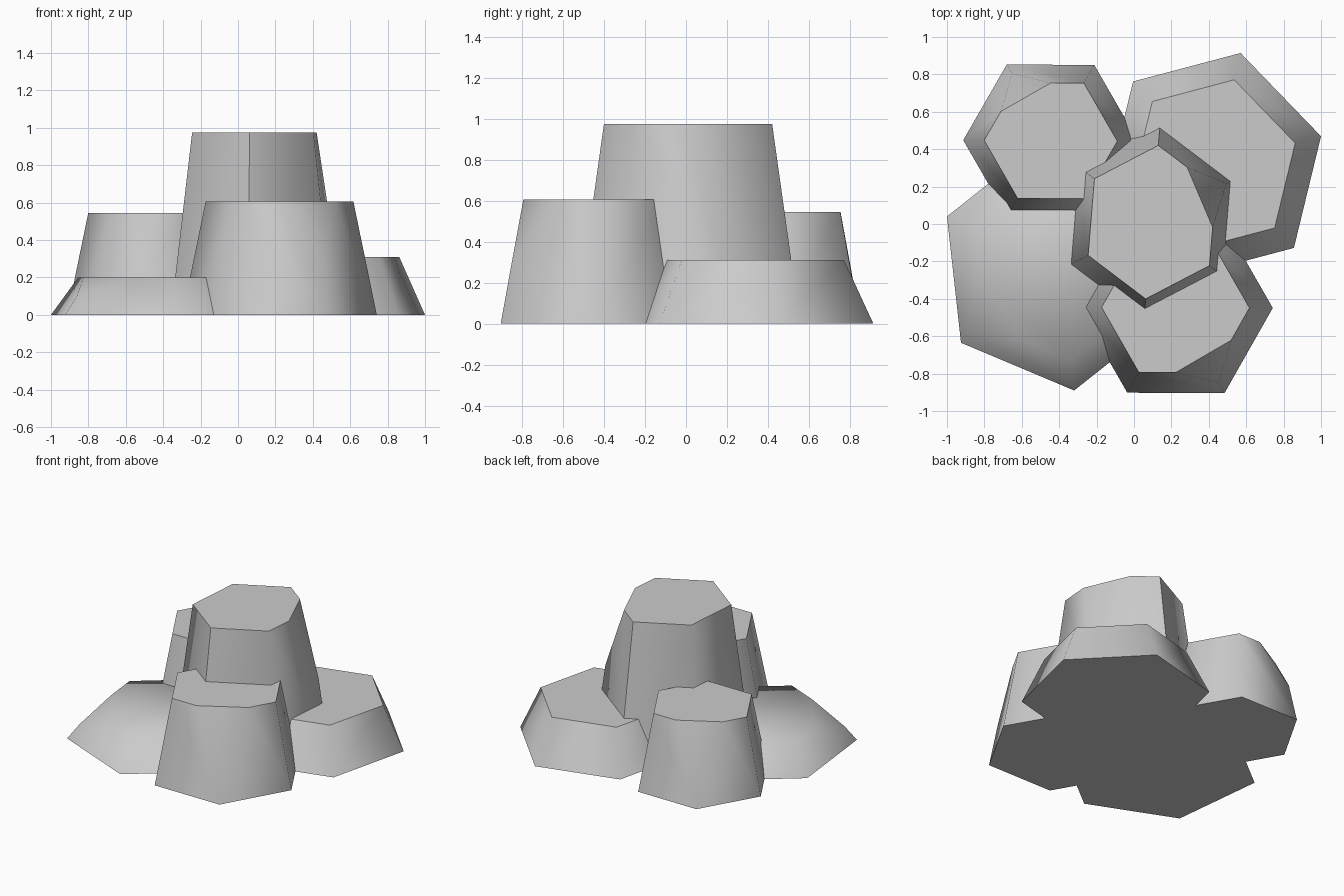
import bpy
import math
from mathutils import Vector

if "Cube" in bpy.data.objects:
    bpy.data.objects.remove(bpy.data.objects["Cube"])


def stone(name, centre, a, b, height, taper=0.76, chip=None):
    """Tapered six-sided column; a and b are two neighbouring base corners
    relative to the centre. One top corner may be chipped off."""
    a, b, c = Vector(a), Vector(b), Vector(centre)
    ring = [a, b, b - a, -a, -b, a - b]
    low = [(c + p).to_3d() for p in ring]
    high = [(c + p * taper).to_3d() + Vector((0, 0, height)) for p in ring]
    verts = low + high
    top = list(range(6, 12))
    sides = [[i, (i + 1) % 6, 6 + (i + 1) % 6, 6 + i] for i in range(6)]
    faces = [list(range(5, -1, -1))]

    if chip is not None:
        # cut through the middles of the three edges meeting at the corner
        prev, nxt = (chip - 1) % 6, (chip + 1) % 6
        corner = high[chip].copy()
        verts[6 + chip] = (corner + low[chip]) / 2
        verts += [(corner + high[prev]) / 2, (corner + high[nxt]) / 2]
        top[chip:chip + 1] = [12, 13]
        sides[prev].insert(3, 12)
        sides[chip].insert(3, 13)
        faces.append([6 + chip, 13, 12])

    mesh = bpy.data.meshes.new(name)
    mesh.from_pydata(verts, [], faces + [top] + sides)
    obj = bpy.data.objects.new(name, mesh)
    bpy.context.collection.objects.link(obj)

    # soft corners around the sides, crisp caps
    bpy.ops.object.select_all(action='DESELECT')
    obj.select_set(True)
    bpy.context.view_layer.objects.active = obj
    bpy.ops.object.shade_smooth_by_angle(angle=math.radians(60))


# tall middle stone
stone("centre_stone", (0.096, 0.01), (0.455, 0.237), (0.045, 0.547), 0.975, 0.75, chip=0)
# medium stones
stone("front_right_stone", (0.222, -0.447), (-0.258, -0.455), (0.262, -0.457), 0.605, chip=1)
stone("back_left_stone", (-0.445, 0.445), (0.233, 0.405), (-0.235, 0.408), 0.545, chip=1)
# low wide stones
stone("back_right_stone", (0.425, 0.317), (0.575, 0.152), (0.145, 0.597), 0.31)
stone("front_left_stone", (-0.395, -0.215), (-0.605, 0.255), (-0.53, -0.42), 0.2, chip=1)
